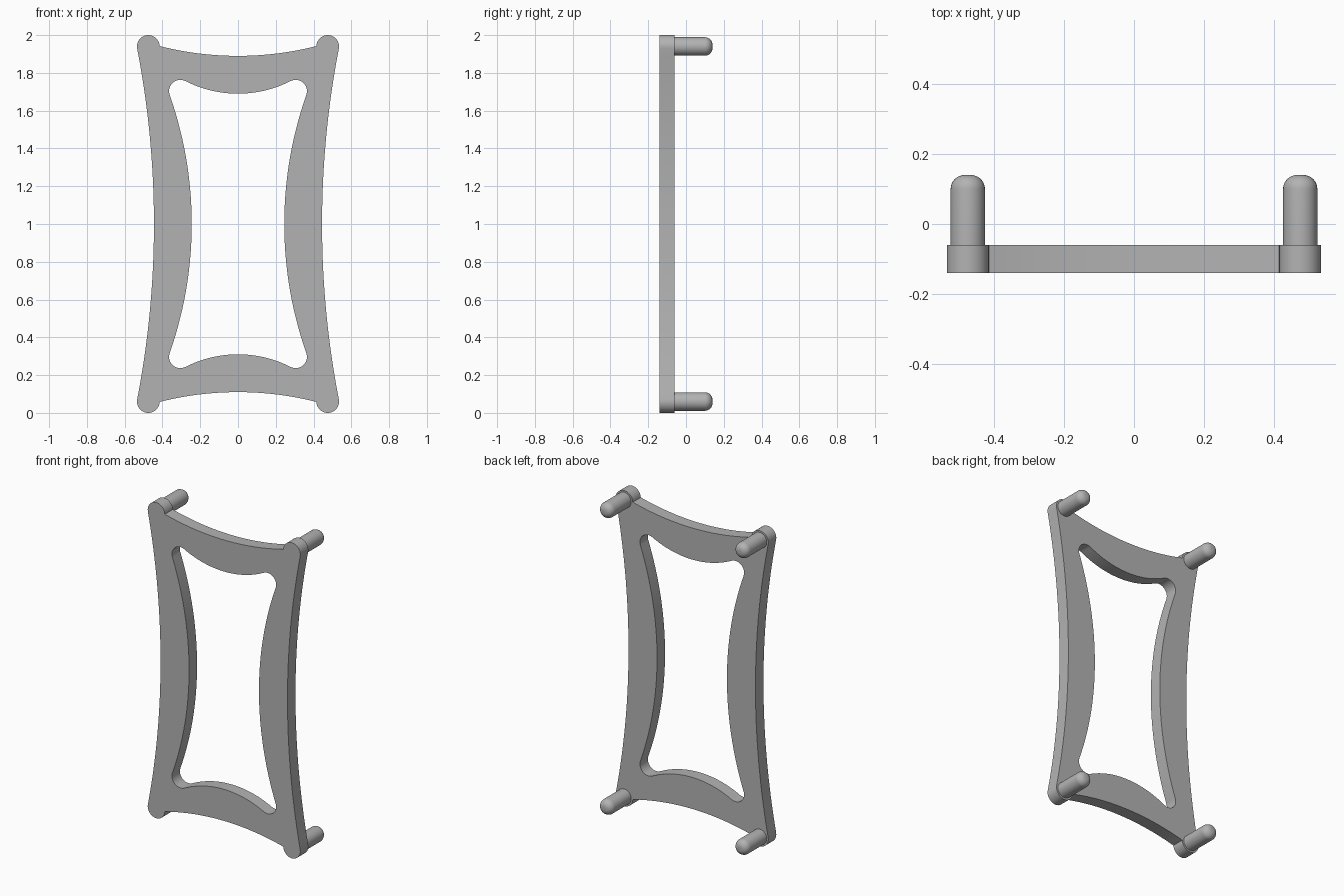
import bpy, bmesh
from math import sin, cos, asin, pi, radians
from mathutils import Matrix, Vector

cube = bpy.data.objects.get("Cube")
if cube:
    bpy.data.objects.remove(cube, do_unlink=True)

MID_Z = 1.0
FRONT, BACK, TIP = -0.14, -0.06, 0.14
CORNER_X, CORNER_Z = 0.475, 0.94   # peg centres, measured from the middle

grey = bpy.data.materials.new("plain grey")
grey.use_nodes = True
colour = (0.45, 0.45, 0.45, 1)
grey.diffuse_color = colour
grey.node_tree.nodes["Principled BSDF"].inputs["Base Color"].default_value = colour


def finish(name, bm):
    """Turn a bmesh into a grey object, smooth on its round faces."""
    bmesh.ops.recalc_face_normals(bm, faces=bm.faces)
    mesh = bpy.data.meshes.new(name)
    bm.to_mesh(mesh)
    bm.free()
    mesh.materials.append(grey)
    obj = bpy.data.objects.new(name, mesh)
    bpy.context.collection.objects.link(obj)
    bpy.ops.object.select_all(action="DESELECT")
    obj.select_set(True)
    bpy.context.view_layer.objects.active = obj
    bpy.ops.object.shade_smooth_by_angle(angle=radians(30))
    return obj


def bow(half, rise, steps):
    """Points (along, rise) on a shallow arc that is level at its middle."""
    radius = (half ** 2 + rise ** 2) / (2 * rise)
    end = asin(half / radius)
    return [(radius * sin(end * i / steps), radius * (1 - cos(end * i / steps)))
            for i in range(steps + 1)]


def outline(cx, cz, r, top_angle, side_angle, mid_x, mid_z):
    """Closed loop of four bowed edges joined by round corners."""
    a, b = radians(top_angle), radians(side_angle)
    on_corner = lambda t: (cx + r * cos(t), cz + r * sin(t))
    top_end, side_end = on_corner(a), on_corner(b)
    quarter = [(x, mid_z + h) for x, h in bow(top_end[0], top_end[1] - mid_z, 16)]
    quarter += [on_corner(a + (b - a) * i / 20) for i in range(1, 20)]
    side = bow(side_end[1], side_end[0] - mid_x, 20)
    quarter += [(mid_x + h, z) for z, h in reversed(side)]
    right = quarter + [(x, -z) for x, z in reversed(quarter[:-1])]
    return right + [(-x, z) for x, z in reversed(right[1:-1])]


# Frame plate: outer and inner outlines filled between, then thickened
bm = bmesh.new()
edges = []
for loop in (outline(CORNER_X, CORNER_Z, 0.06, 178, -10.9, 0.445, 0.89),
             outline(0.305, 0.703, 0.06, 117, -19.4, 0.245, 0.69)):
    verts = [bm.verts.new((x, FRONT, z + MID_Z)) for x, z in loop]
    edges += [bm.edges.new((v, verts[i - 1])) for i, v in enumerate(verts)]
bmesh.ops.triangle_fill(bm, edges=edges, use_beauty=True, normal=Vector((0, -1, 0)))
extruded = bmesh.ops.extrude_face_region(bm, geom=bm.faces[:])
moved = [g for g in extruded["geom"] if isinstance(g, bmesh.types.BMVert)]
bmesh.ops.translate(bm, verts=moved, vec=(0, BACK - FRONT, 0))
finish("frame_plate", bm)


def peg(name, x, z):
    """Round peg with a rounded tip, spun from a half profile."""
    radius, fillet, start = 0.049, 0.04, BACK - 0.01
    profile = [(0, start), (radius, start)]
    for i in range(9):
        t = pi / 2 * i / 8
        profile.append((radius - fillet + fillet * cos(t), TIP - fillet + fillet * sin(t)))
    profile.append((0, TIP))
    bm = bmesh.new()
    verts = [bm.verts.new((r, y, 0)) for r, y in profile]
    line = [bm.edges.new(pair) for pair in zip(verts, verts[1:])]
    bmesh.ops.spin(bm, geom=verts + line, cent=(0, 0, 0), axis=(0, 1, 0),
                   angle=2 * pi, steps=32)
    bmesh.ops.remove_doubles(bm, verts=bm.verts[:], dist=0.0001)
    bmesh.ops.transform(bm, matrix=Matrix.Translation((x, 0, z)), verts=bm.verts[:])
    finish(name, bm)


# Four pegs behind the corners
for side, sx in (("left", 1), ("right", -1)):
    for level, sz in (("upper", 1), ("lower", -1)):
        peg(f"{level}_{side}_peg", sx * CORNER_X, MID_Z + sz * CORNER_Z)
